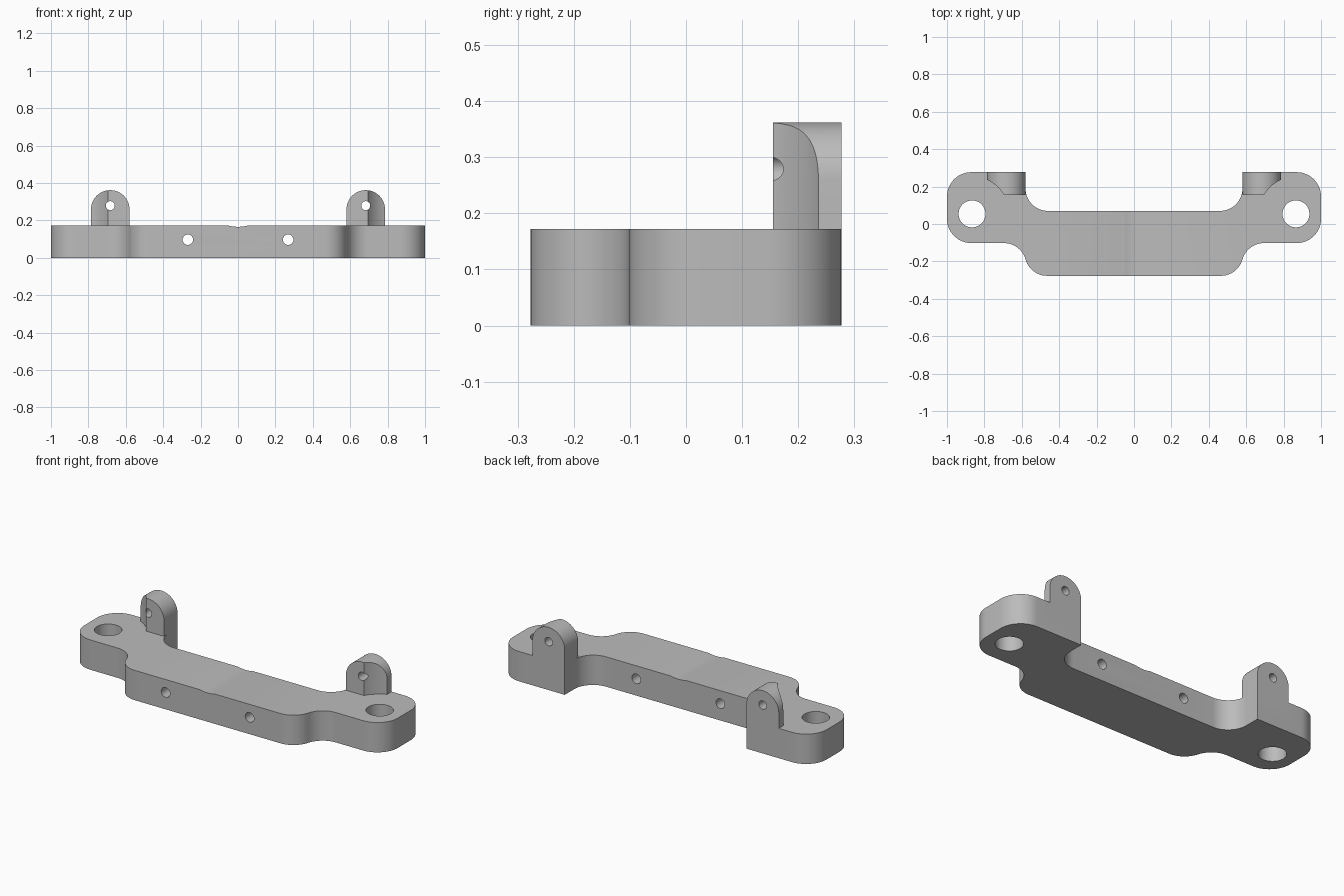
import bpy
import bmesh
from math import cos, sin, radians, asin, degrees
from mathutils import Matrix

if "Cube" in bpy.data.objects:
    bpy.data.objects.remove(bpy.data.objects["Cube"], do_unlink=True)

THICK = 0.172          # plate thickness
BACK, FRONT = 0.277, -0.277
EAR_FRONT = -0.102     # front edge of the end ears
WAIST = 0.58           # x of the inner ear edge
BEND = 0.12            # radius of the inner bends
BOLT = (0.866, 0.054)  # bolt hole centre
LUG_X, LUG_R, LUG_FRONT, LUG_AXIS = 0.683, 0.103, 0.155, 0.259

grey = bpy.data.materials.new("light grey")
grey.use_nodes = True
grey.diffuse_color = (0.5, 0.5, 0.5, 1)
grey.node_tree.nodes["Principled BSDF"].inputs["Base Color"].default_value = (0.5, 0.5, 0.5, 1)


def arc(cx, cy, r, start, end, n=14):
    angles = [radians(start + (end - start) * i / n) for i in range(n + 1)]
    return [(cx + r * cos(a), cy + r * sin(a)) for a in angles]


def finish(name, bm):
    bmesh.ops.recalc_face_normals(bm, faces=bm.faces)
    mesh = bpy.data.meshes.new(name)
    bm.to_mesh(mesh)
    bm.free()
    mesh.materials.append(grey)
    obj = bpy.data.objects.new(name, mesh)
    bpy.context.collection.objects.link(obj)
    return obj


def prism(name, points, vector):
    """Extrude a closed 3D outline along a vector."""
    bm = bmesh.new()
    face = bm.faces.new([bm.verts.new(p) for p in points])
    new = bmesh.ops.extrude_face_region(bm, geom=[face], use_keep_orig=True)["geom"]
    bmesh.ops.translate(bm, verts=[v for v in new if isinstance(v, bmesh.types.BMVert)], vec=vector)
    return finish(name, bm)


def cylinder(name, centre, r, depth, along_y=False, sides=48):
    bm = bmesh.new()
    turn = Matrix.Rotation(radians(90), 4, 'X') if along_y else Matrix.Identity(4)
    bmesh.ops.create_cone(bm, cap_ends=True, segments=sides, radius1=r, radius2=r,
                          depth=depth, matrix=Matrix.Translation(centre) @ turn)
    return finish(name, bm)


def combine(target, tool, operation):
    mod = target.modifiers.new(operation.lower(), 'BOOLEAN')
    mod.operation, mod.solver, mod.object = operation, 'EXACT', tool
    bpy.context.view_layer.objects.active = target
    bpy.ops.object.modifier_apply(modifier=mod.name)
    bpy.data.objects.remove(tool, do_unlink=True)


# Plate outline: right half from the front middle round to the back, then mirrored
drop = EAR_FRONT - FRONT
rise = BEND - drop / 2
tilt = degrees(asin(rise / BEND))
offset = BEND * cos(radians(tilt))
corner = 0.13
half = arc(WAIST - offset, FRONT + BEND, BEND, -90, -tilt)
half += arc(WAIST + offset, EAR_FRONT - BEND, BEND, 180 - tilt, 90)[1:]
half += arc(1 - corner, EAR_FRONT + corner, corner, -90, 0)
half += arc(1 - corner, BACK - corner, corner, 0, 90)
half += [(WAIST, BACK)]
half += arc(WAIST - BEND, 0.07 + BEND, BEND, 0, -90)
outline = half + [(-x, y) for x, y in reversed(half)]
plate = prism("mounting_bar", [(x, y, 0) for x, y in outline], (0, 0, THICK))

for side in (1, -1):
    bolt_x, lug_x = side * BOLT[0], side * LUG_X
    # Upright lug with a rounded top, relieved around the bolt hole
    profile = [(lug_x + LUG_R, 0.1)] + arc(lug_x, LUG_AXIS, LUG_R, 0, 180, 32) + [(lug_x - LUG_R, 0.1)]
    lug = prism("lug", [(x, LUG_FRONT, z) for x, z in profile], (0, BACK - LUG_FRONT, 0))
    combine(lug, cylinder("relief", (bolt_x, BOLT[1], THICK + 0.2), 0.199, 0.4, sides=96), 'DIFFERENCE')
    combine(plate, lug, 'UNION')
    # Bolt hole, lug pin hole and cross hole
    combine(plate, cylinder("bolt_hole", (bolt_x, BOLT[1], 0.1), 0.072, 0.5), 'DIFFERENCE')
    combine(plate, cylinder("pin_hole", (lug_x, 0.2, 0.279), 0.024, 0.5, True, 32), 'DIFFERENCE')
    combine(plate, cylinder("cross_hole", (side * 0.268, 0, 0.097), 0.028, 1, True, 32), 'DIFFERENCE')

# Shallow groove across the middle of the top
combine(plate, cylinder("groove", (0, 0, THICK + 0.194), 0.2, 1, True, 128), 'DIFFERENCE')

bpy.ops.object.select_all(action='DESELECT')
plate.select_set(True)
bpy.context.view_layer.objects.active = plate
bpy.ops.object.shade_smooth_by_angle(angle=radians(30))
